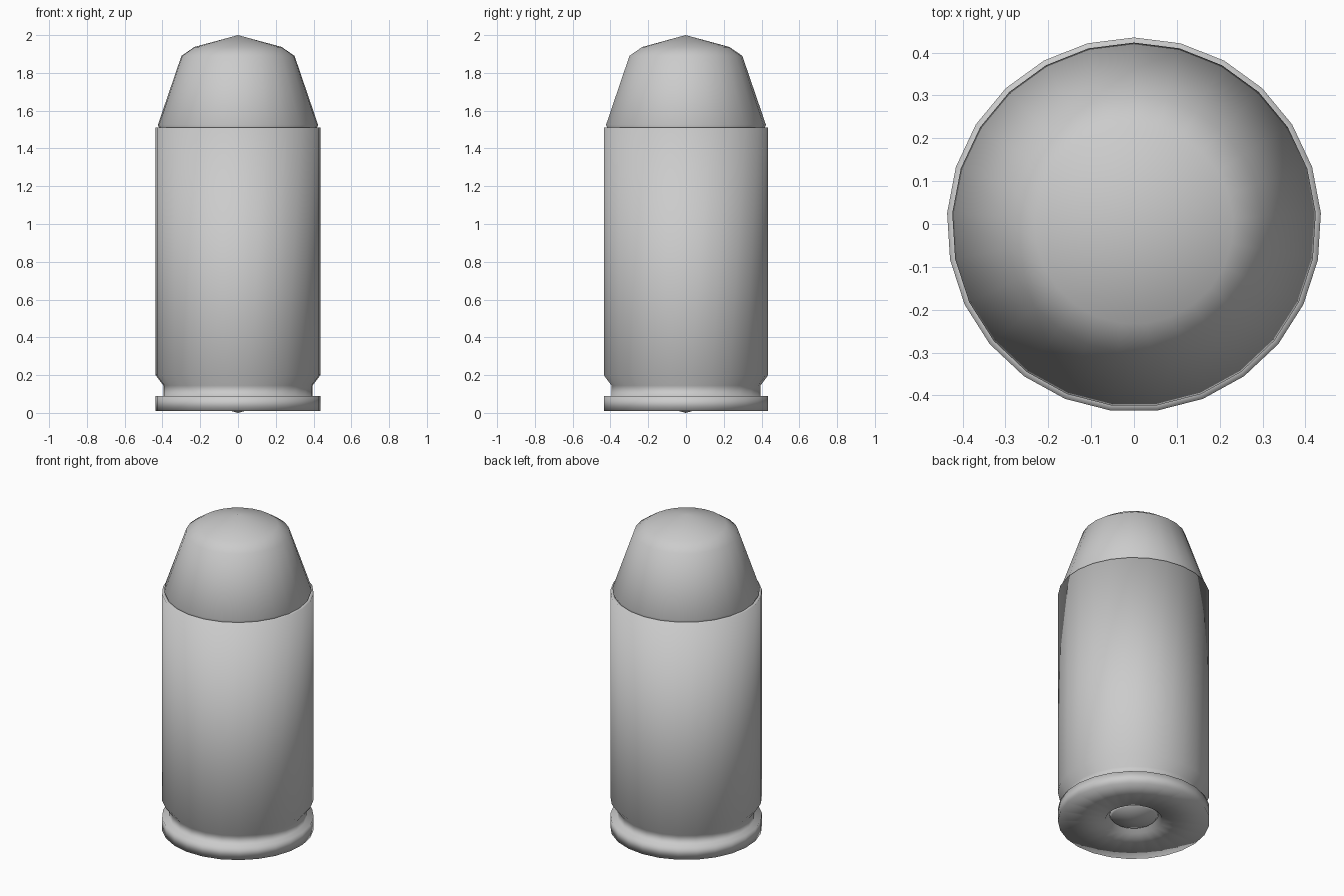
import bpy, bmesh, math

if "Cube" in bpy.data.objects:
    bpy.data.objects.remove(bpy.data.objects["Cube"])

SIDES = 25
Y_SHIFT = -0.0017  # centres the odd-sided outline


def lathe(name, profile):
    """Revolve (radius, z) points around z; radius 0 becomes a single pole."""
    bm = bmesh.new()
    rings = []
    for r, z in profile:
        if r == 0:
            rings.append([bm.verts.new((0, Y_SHIFT, z))] * SIDES)
        else:
            angles = [math.pi / 2 + 2 * math.pi * i / SIDES for i in range(SIDES)]
            rings.append([bm.verts.new((r * math.cos(a), r * math.sin(a) + Y_SHIFT, z))
                          for a in angles])
    for low, high in zip(rings, rings[1:]):
        for i in range(SIDES):
            j = (i + 1) % SIDES
            quad = [low[i], low[j], high[j], high[i]]
            bm.faces.new(list(dict.fromkeys(quad)))
    for f in bm.faces:
        f.smooth = True
    bmesh.ops.recalc_face_normals(bm, faces=bm.faces)
    mesh = bpy.data.meshes.new(name)
    bm.to_mesh(mesh)
    bm.free()
    obj = bpy.data.objects.new(name, mesh)
    bpy.context.collection.objects.link(obj)
    return obj


# Case: base with primer pocket, rim, extractor groove, wall and mouth
lathe("case", [(0, 0.05), (0.15, 0.05), (0.163, 0.02), (0.437, 0.01),
               (0.437, 0.09), (0.396, 0.09), (0.396, 0.145), (0.437, 0.2),
               (0.437, 1.51), (0.41, 1.51), (0.41, 1.45), (0, 1.45)])

# Primer: shallow dome set into the base
lathe("primer", [(0, 0), (0.128, 0.035), (0.14, 0.05), (0, 0.05)])

# Bullet: truncated cone with a low pointed top, curling under at the mouth
lathe("bullet", [(0, 1.46), (0.40, 1.46), (0.425, 1.525), (0.30, 1.89),
                 (0.232, 1.937), (0, 2.0)])
